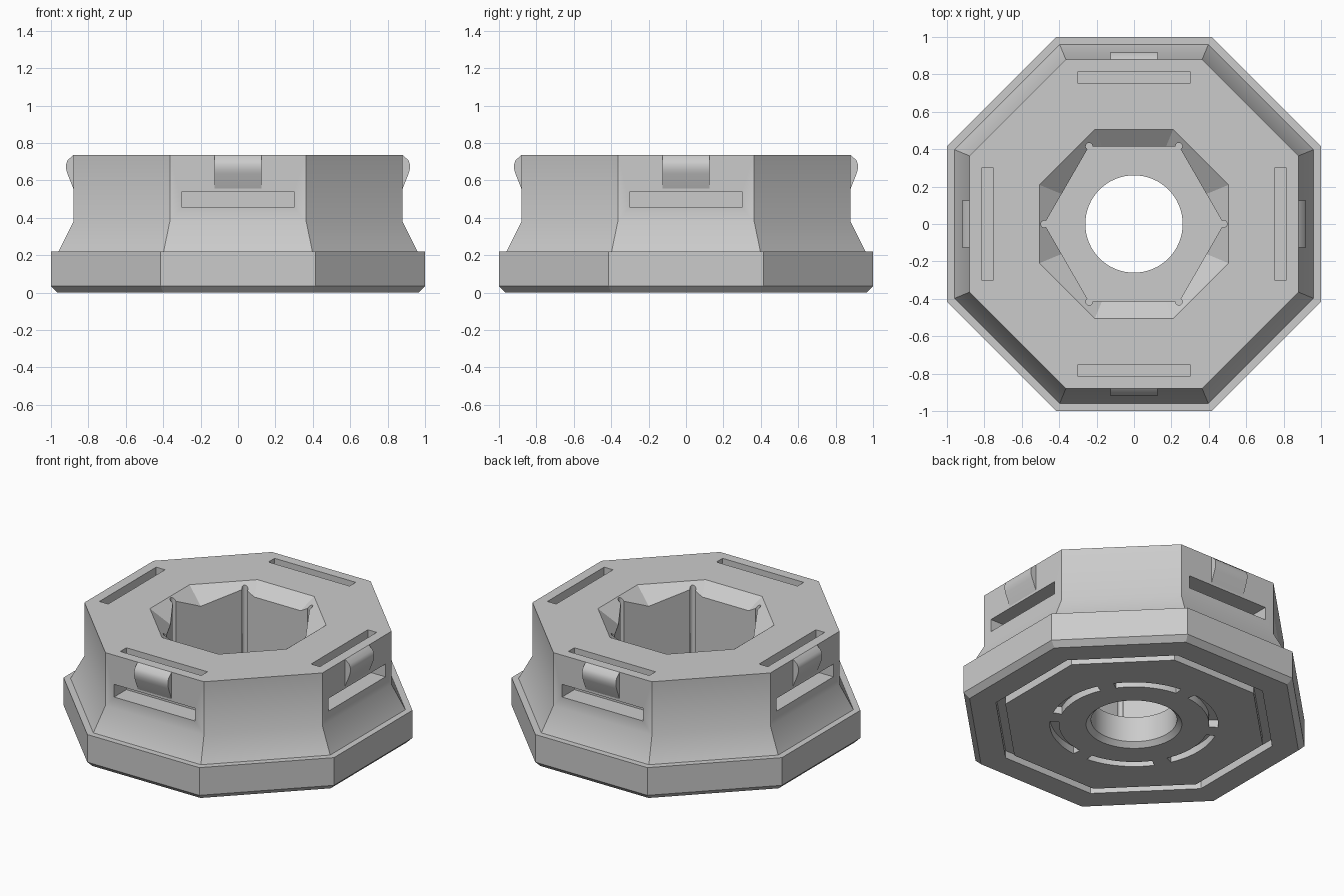
import bpy
import bmesh
from math import radians, cos, sin, pi
from mathutils import Matrix, Vector

cube = bpy.data.objects.get("Cube")
if cube:
    bpy.data.objects.remove(cube, do_unlink=True)

grey = bpy.data.materials.new("light grey plastic")
grey.diffuse_color = (0.6, 0.6, 0.6, 1)
grey.use_nodes = True
grey.node_tree.nodes["Principled BSDF"].inputs["Base Color"].default_value = (0.6, 0.6, 0.6, 1)


def finish(name, bm):
    bmesh.ops.recalc_face_normals(bm, faces=bm.faces)
    mesh = bpy.data.meshes.new(name)
    bm.to_mesh(mesh)
    bm.free()
    mesh.materials.append(grey)
    obj = bpy.data.objects.new(name, mesh)
    bpy.context.collection.objects.link(obj)
    return obj


def stack(name, profile, sides, turn=0.0, centre=(0, 0)):
    """Capped solid from (apothem, height) rings; a corner lies at angle turn."""
    bm = bmesh.new()
    rings = []
    for apothem, z in profile:
        r = apothem / cos(pi / sides)
        angles = [turn + 2 * pi * i / sides for i in range(sides)]
        rings.append([bm.verts.new((centre[0] + r * cos(a), centre[1] + r * sin(a), z))
                      for a in angles])
    for low, high in zip(rings, rings[1:]):
        for i in range(sides):
            j = (i + 1) % sides
            bm.faces.new((low[i], low[j], high[j], high[i]))
    bm.faces.new(rings[0][::-1])
    bm.faces.new(rings[-1])
    return finish(name, bm)


def band(name, inner, outer, z0, z1, angles, closed):
    """Flat ring, or part of one, with a rectangular section."""
    bm = bmesh.new()
    section = ((inner, z0), (outer, z0), (outer, z1), (inner, z1))
    loops = [[bm.verts.new((r * cos(a), r * sin(a), z)) for r, z in section] for a in angles]
    pairs = list(zip(loops, loops[1:]))
    if closed:
        pairs.append((loops[-1], loops[0]))
    else:
        bm.faces.new(loops[0])
        bm.faces.new(loops[-1][::-1])
    for a, b in pairs:
        for i in range(4):
            j = (i + 1) % 4
            bm.faces.new((a[i], a[j], b[j], b[i]))
    return finish(name, bm)


def block(name, low, high, turn):
    bm = bmesh.new()
    low, high = Vector(low), Vector(high)
    size = Matrix.Diagonal((*(high - low), 1))
    place = Matrix.Rotation(turn, 4, "Z") @ Matrix.Translation((low + high) / 2)
    bmesh.ops.create_cube(bm, size=1, matrix=place @ size)
    return finish(name, bm)


def cut(body, cutters):
    for c in cutters:
        c.hide_render = True
        mod = body.modifiers.new("cut", "BOOLEAN")
        mod.operation = "DIFFERENCE"
        mod.solver = "EXACT"
        mod.object = c
    bpy.context.view_layer.update()
    graph = bpy.context.evaluated_depsgraph_get()
    mesh = bpy.data.meshes.new_from_object(body.evaluated_get(graph))
    body.modifiers.clear()
    body.data = mesh
    for c in cutters:
        bpy.data.objects.remove(c, do_unlink=True)


def smooth(obj, angle):
    bpy.ops.object.select_all(action="DESELECT")
    obj.select_set(True)
    bpy.context.view_layer.objects.active = obj
    bpy.ops.object.shade_smooth_by_angle(angle=radians(angle))


EIGHTH = pi / 8
TOP = 0.735
FLOOR = 0.2

# Octagonal body with a wide foot and a flared waist
body = stack("octagonal_body",
             [(0.965, 0), (1, 0.035), (1, 0.22), (0.96, 0.22), (0.88, 0.38), (0.88, TOP)],
             8, EIGHTH)

# Central bore, hexagonal pocket and octagonal lead-in
hex_r = 0.48
cutters = [
    stack("bore_cutter", [(0.30, -0.01), (0.26, 0.03), (0.26, 0.3)], 64),
    stack("hexagon_cutter", [(hex_r * cos(pi / 6), FLOOR), (hex_r * cos(pi / 6), 0.9)], 6),
    stack("lead_in_cutter", [(0.345, TOP - 0.128), (0.505, TOP), (0.505, 0.9)], 8, EIGHTH),
]

# Relief holes at the pocket corners, and curved slots underneath
for i in range(6):
    a = i * pi / 3
    spot = (hex_r * cos(a), hex_r * sin(a))
    cutters.append(stack("relief_cutter", [(0.018, FLOOR), (0.018, 0.9)], 16, 0.1, spot))
    arc = [a + radians(-24 + 4 * k) for k in range(13)]
    cutters.append(band("curved_slot_cutter", 0.455, 0.51, -0.05, 0.05, arc, False))

# Octagonal groove underneath
corners = [EIGHTH + i * pi / 4 for i in range(8)]
cutters.append(band("groove_cutter", 0.755 / cos(EIGHTH), 0.81 / cos(EIGHTH),
                    -0.05, 0.05, corners, True))

# Slots in the top and in the four main walls
for i in range(4):
    turn = i * pi / 2
    cutters.append(block("top_slot_cutter", (-0.3, -0.815, 0.58), (0.3, -0.75, 0.9), turn))
    cutters.append(block("wall_slot_cutter", (-0.3, -1.1, 0.455), (0.3, -0.75, 0.54), turn))

cut(body, cutters)
smooth(body, 27.5)

# Rounded snap catches on the four main walls
catch_profile = [(0.86, 0.555), (0.88, 0.555), (0.912, 0.635), (0.919, 0.66), (0.919, 0.685),
                 (0.911, 0.708), (0.88, TOP), (0.86, TOP)]
for i, side in enumerate(("front", "left", "back", "right")):
    bm = bmesh.new()
    ends = [[bm.verts.new((x, -y, z)) for y, z in catch_profile] for x in (-0.125, 0.125)]
    bm.faces.new(ends[0])
    bm.faces.new(ends[1][::-1])
    n = len(catch_profile)
    for k in range(n):
        j = (k + 1) % n
        bm.faces.new((ends[0][k], ends[0][j], ends[1][j], ends[1][k]))
    bm.transform(Matrix.Rotation(i * pi / 2, 4, "Z"))
    smooth(finish(side + "_catch", bm), 35)
